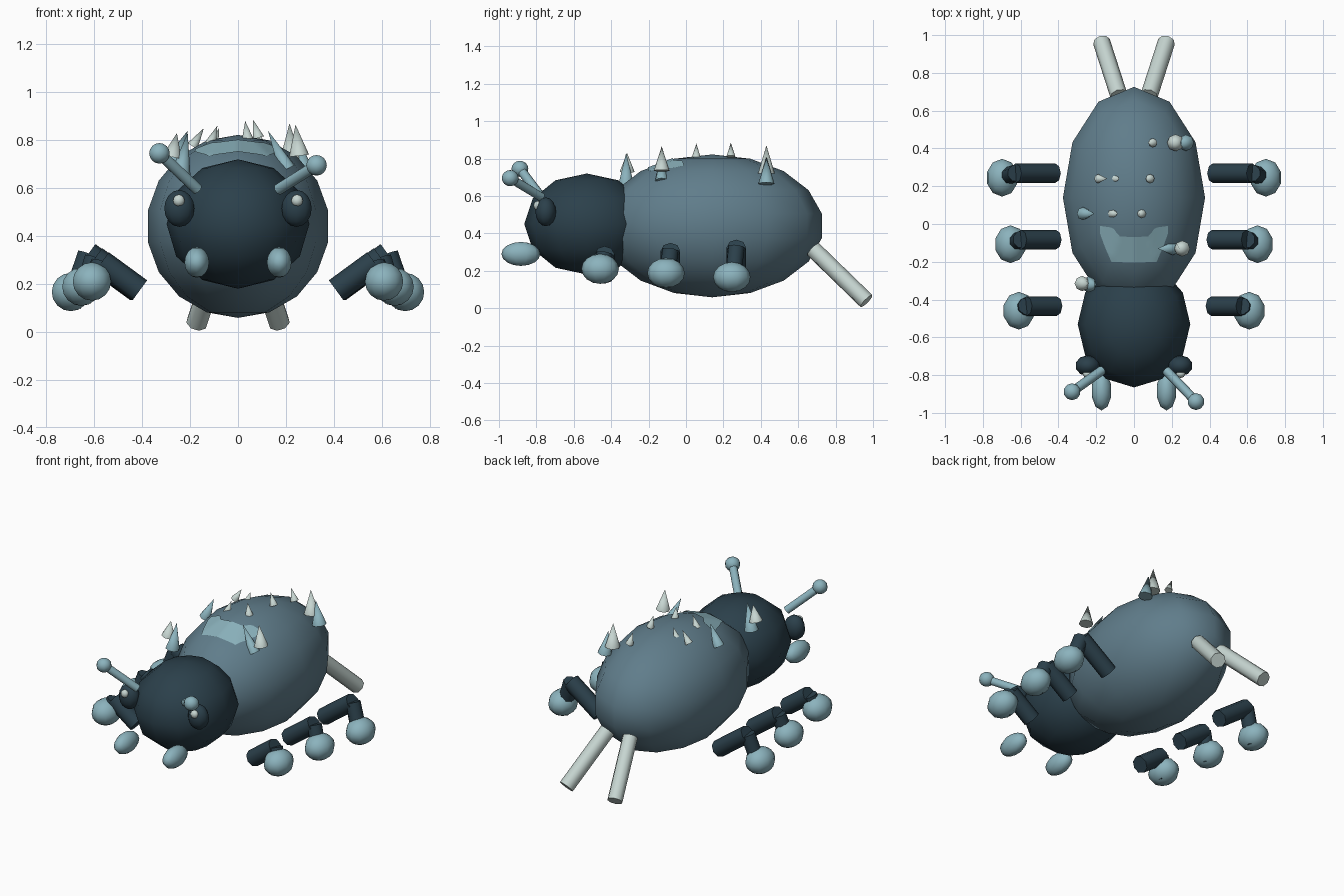
import bpy, bmesh, math
from mathutils import Vector
from mathutils.bvhtree import BVHTree

cube = bpy.data.objects.get("Cube")
if cube:
    bpy.data.objects.remove(cube, do_unlink=True)


def material(name, rgb):
    m = bpy.data.materials.new(name)
    m.use_nodes = True
    m.diffuse_color = (*rgb, 1)
    m.node_tree.nodes["Principled BSDF"].inputs["Base Color"].default_value = (*rgb, 1)
    return m


SLATE = material("slate blue", (0.117, 0.205, 0.258))
DARK = material("dark navy", (0.024, 0.051, 0.070))
TEAL = material("pale teal", (0.26, 0.45, 0.51))
BONE = material("bone white", (0.57, 0.67, 0.64))


def finish(ob, name, mat, angle):
    ob.name = name
    ob.data.name = name
    ob.data.materials.append(mat)
    bpy.ops.object.shade_smooth_by_angle(angle=math.radians(angle))
    return ob


def ellipsoid(name, mat, centre, radii, segments=10, rings=8):
    bpy.ops.mesh.primitive_uv_sphere_add(segments=segments, ring_count=rings, radius=1)
    ob = bpy.context.object
    for v in ob.data.vertices:
        v.co = Vector(a * b for a, b in zip(v.co, radii))
    ob.location = centre
    return finish(ob, name, mat, 80)


def rod(name, mat, start, end, r1, r2=None, sides=8):
    """Cylinder, or cone when r2 is 0, running from start to end."""
    a, b = Vector(start), Vector(end)
    bpy.ops.mesh.primitive_cone_add(vertices=sides, radius1=r1,
                                    radius2=r1 if r2 is None else r2,
                                    depth=(b - a).length, location=(a + b) / 2)
    ob = bpy.context.object
    ob.rotation_euler = (b - a).to_track_quat('Z', 'Y').to_euler()
    return finish(ob, name, mat, 60)


# Body
BODY = Vector((0, 0.14, 0.44))
abdomen = ellipsoid("abdomen", SLATE, BODY, (0.382, 0.595, 0.382), 12, 9)
ellipsoid("head", DARK, (0, -0.53, 0.45), (0.298, 0.335, 0.27), 12, 6)

# Paired parts of the head and tail
for s, side in ((1, "left"), (-1, "right")):
    ellipsoid(side + "_eye", DARK, (s * 0.245, -0.75, 0.515), (0.066, 0.055, 0.077))
    ellipsoid(side + "_eye_glint", BONE, (s * 0.247, -0.793, 0.548), (0.025, 0.022, 0.025))
    ellipsoid(side + "_mandible", TEAL, (s * 0.172, -0.883, 0.29), (0.054, 0.104, 0.064))
    tip = (0.328, -0.94, 0.695) if s > 0 else (-0.328, -0.888, 0.745)
    rod(side + "_antenna", TEAL, (s * 0.17, -0.775, 0.595), tip, 0.025)
    ellipsoid(side + "_antenna_ball", TEAL, tip, (0.045, 0.045, 0.043))
    rod(side + "_tail_rod", BONE, (s * 0.08, 0.68, 0.315), (s * 0.172, 0.965, 0.038), 0.046)

    # Legs: the thigh rises outward, the shin drops into the foot
    for k, place in enumerate(("front", "middle", "back")):
        y = -0.435 + 0.352 * k
        knee = Vector((s * (0.57 + 0.028 * k), y, 0.29 + 0.017 * k))
        foot = Vector((s * (0.61 + 0.044 * k), y - 0.024, 0.21 - 0.022 * k))
        name = f"{side}_{place}_"
        rod(name + "thigh", DARK, (s * (0.41 + 0.004 * k), y, 0.173), knee, 0.052)
        rod(name + "shin", DARK, knee, foot - Vector((0, 0, 0.055)), 0.046)
        ellipsoid(name + "foot", TEAL, foot, (0.084, 0.1, 0.08))

# Back spikes: base, tip, radius
large = [
    ("white_spike", BONE, (-0.275, -0.315, 0.73), (-0.255, -0.315, 0.83), 0.04),
    ("teal_spike", TEAL, (-0.24, -0.32, 0.66), (-0.21, -0.32, 0.83), 0.042),
    ("white_spike", BONE, (0.255, -0.13, 0.735), (0.24, -0.13, 0.865), 0.042),
    ("teal_spike", TEAL, (0.205, -0.13, 0.68), (0.125, -0.13, 0.84), 0.035),
    ("teal_spike", TEAL, (-0.27, 0.055, 0.71), (-0.21, 0.055, 0.84), 0.035),
    ("white_spike", BONE, (0.22, 0.43, 0.72), (0.215, 0.43, 0.87), 0.045),
    ("teal_spike", TEAL, (0.275, 0.43, 0.665), (0.25, 0.43, 0.81), 0.043),
]
for name, mat, base, tip, r in large:
    rod(name, mat, base, tip, r, 0)

small = [(0.1, 0.43, 0.77), (-0.19, 0.24, 0.775), (-0.105, 0.24, 0.775), (0.085, 0.24, 0.81),
         (-0.115, 0.055, 0.785), (0.04, 0.055, 0.805)]
for x, y, z in small:
    rod("small_spike", BONE, (x, y, z), (x * 0.75, y, z + 0.075), 0.024, 0)

# Crescent marking laid on the front of the abdomen
bm = bmesh.new()
bm.from_mesh(abdomen.data)
surface = BVHTree.FromBMesh(bm)
bm.free()


def along(x, points):
    for (x0, y0), (x1, y1) in zip(points, points[1:]):
        if x <= x1:
            return y0 + (y1 - y0) * (x - x0) / (x1 - x0)
    return points[-1][1]


FRONT = [(0, -0.205), (0.12, -0.2), (0.155, -0.12), (0.18, -0.05)]
REAR = [(0, -0.07), (0.08, -0.065), (0.11, -0.02), (0.18, -0.01)]
COLS, ROWS = 24, 8
bm = bmesh.new()
grid = []
for i in range(COLS + 1):
    x = 0.18 * (2 * i / COLS - 1)
    y0, y1 = along(abs(x), FRONT), along(abs(x), REAR)
    column = []
    for j in range(ROWS + 1):
        p = Vector((x, y0 + (y1 - y0) * j / ROWS, 2)) - BODY
        hit = surface.ray_cast(p, Vector((0, 0, -1)))[0]
        column.append(bm.verts.new(hit + BODY + Vector((0, 0, 0.006))))
    grid.append(column)
for a, b in zip(grid, grid[1:]):
    for j in range(ROWS):
        bm.faces.new((a[j], b[j], b[j + 1], a[j + 1]))
mesh = bpy.data.meshes.new("back_marking")
bm.to_mesh(mesh)
bm.free()
marking = bpy.data.objects.new("back_marking", mesh)
bpy.context.collection.objects.link(marking)
bpy.ops.object.select_all(action='DESELECT')
marking.select_set(True)
bpy.context.view_layer.objects.active = marking
finish(marking, "back_marking", TEAL, 60)
